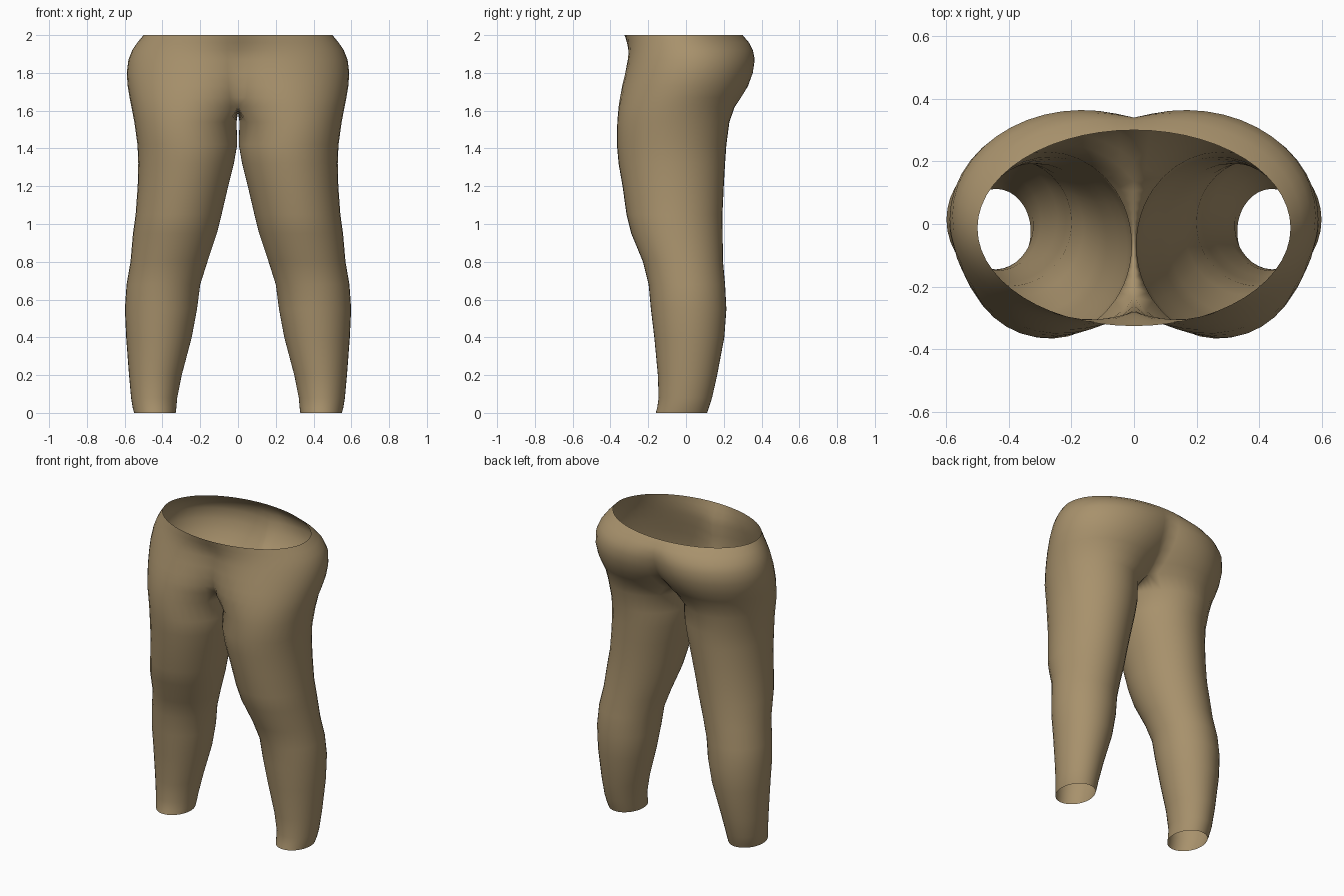
import bpy, bmesh, math

if "Cube" in bpy.data.objects:
    bpy.data.objects.remove(bpy.data.objects["Cube"])

OUTER, INNER = 28, 12      # segments on the outer arc and on the inner thigh
SPLIT = 2.5                # angle where the inner thigh begins

# Leg sections: z, inner x, outer x, front y, back y
LEG = [
    (0.00, .330, .550, -.160, .112), (0.03, .326, .558, -.152, .122),
    (0.08, .322, .566, -.145, .138), (0.20, .298, .577, -.149, .165),
    (0.40, .245, .592, -.168, .203), (0.55, .217, .599, -.186, .214),
    (0.68, .200, .590, -.198, .207), (0.80, .162, .569, -.228, .196),
    (0.95, .112, .556, -.290, .194), (1.05, .087, .542, -.315, .193),
    (1.20, .052, .531, -.336, .200), (1.32, .022, .528, -.357, .207),
    (1.42, .004, .532, -.366, .214), (1.54, .008, .549, -.364, .230),
]
# Hip sections: z, lobe centre x, outer x, front y, back y
HIPS = [
    (1.62, .250, .564, -.357, .258), (1.67, .235, .574, -.350, .292),
    (1.73, .215, .584, -.338, .328), (1.80, .190, .589, -.322, .354),
    (1.87, .165, .580, -.308, .364), (1.92, .125, .560, -.305, .354),
    (1.96, .070, .533, -.313, .334), (2.00, .000, .500, -.326, .300),
]


def arc(cx, a, yf, yb, z, t0, t1, n):
    """Points on part of an ellipse, n segments."""
    cy, b = (yf + yb) / 2, (yb - yf) / 2
    return [(cx + a * math.cos(t0 + (t1 - t0) * i / n),
             cy + b * math.sin(t0 + (t1 - t0) * i / n), z) for i in range(n + 1)]


bm = bmesh.new()
rings = []

# Closed leg rings
for z, xi, xo, yf, yb in LEG:
    cx, a = (xi + xo) / 2, (xo - xi) / 2
    pts = arc(cx, a, yf, yb, z, -SPLIT, SPLIT, OUTER)
    pts += arc(cx, a, yf, yb, z, SPLIT, 2 * math.pi - SPLIT, INNER)[1:-1]
    rings.append([bm.verts.new(p) for p in pts])

# Half rings of the hips, ending on the centre line
for k, (z, cx, xo, yf, yb) in enumerate(HIPS):
    a = xo - cx
    t = math.acos(-cx / a)
    pts = arc(cx, a, yf, yb, z, -t, t, OUTER)
    pts[0], pts[-1] = (0,) + pts[0][1:], (0,) + pts[-1][1:]
    if k == 0:             # crotch seam from back to front
        y0, y1 = pts[-1][1], pts[0][1]
        for i in range(1, INNER):
            f = i / INNER
            pts.append((0, y0 + (y1 - y0) * f, z - .03 * math.sin(math.pi * f)))
    rings.append([bm.verts.new(p) for p in pts])

# Skin between neighbouring rings
for lo, hi in zip(rings, rings[1:]):
    closed = len(hi) > OUTER + 1
    n = len(lo) if closed else OUTER
    for i in range(n):
        j = (i + 1) % len(lo)
        bm.faces.new((lo[i], lo[j], hi[j], hi[i]))

for f in bm.faces:
    f.smooth = True
mesh = bpy.data.meshes.new("trousers")
bm.to_mesh(mesh)
bm.free()

# Tan cloth
mat = bpy.data.materials.new("tan_cloth")
mat.diffuse_color = (0.39, 0.285, 0.15, 1)
mat.use_nodes = True
mat.node_tree.nodes["Principled BSDF"].inputs["Base Color"].default_value = mat.diffuse_color
mesh.materials.append(mat)

# Mirror the half into a pair of legs
trousers = bpy.data.objects.new("trousers", mesh)
bpy.context.collection.objects.link(trousers)
mirror = trousers.modifiers.new("other_leg", 'MIRROR')
mirror.use_axis[0] = True
mirror.use_mirror_merge = True
mirror.merge_threshold = 0.001
